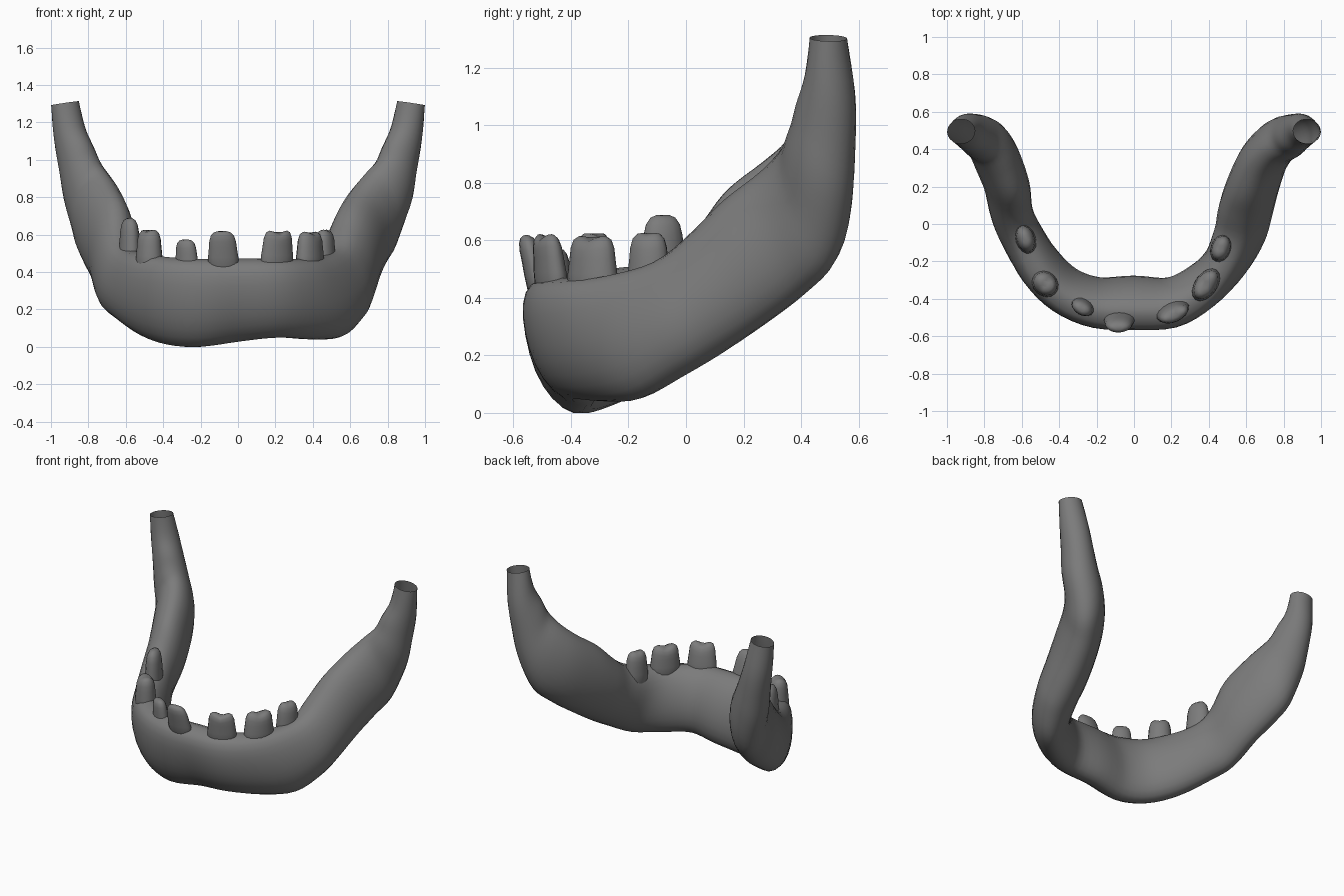
import bpy, bmesh, math
from mathutils import Vector

cube = bpy.data.objects.get("Cube")
if cube:
    bpy.data.objects.remove(cube, do_unlink=True)

bone_grey = bpy.data.materials.new("bone grey")
bone_grey.use_nodes = True
COLOR = (0.2, 0.2, 0.2, 1)
bone_grey.diffuse_color = COLOR
bone_grey.node_tree.nodes["Principled BSDF"].inputs["Base Color"].default_value = COLOR


def loft(name, rings, sharp_angle, capped):
    """Skin a row of closed rings, with or without end caps."""
    bm = bmesh.new()
    rows = [[bm.verts.new(p) for p in ring] for ring in rings]
    n = len(rows[0])
    for a, b in zip(rows, rows[1:]):
        for i in range(n):
            j = (i + 1) % n
            bm.faces.new((a[i], a[j], b[j], b[i]))
    if capped:
        bm.faces.new(rows[0])
        bm.faces.new(rows[-1])
    bmesh.ops.recalc_face_normals(bm, faces=bm.faces)
    mesh = bpy.data.meshes.new(name)
    bm.to_mesh(mesh)
    bm.free()
    obj = bpy.data.objects.new(name, mesh)
    bpy.context.collection.objects.link(obj)
    mesh.materials.append(bone_grey)
    bpy.ops.object.select_all(action='DESELECT')
    obj.select_set(True)
    bpy.context.view_layer.objects.active = obj
    bpy.ops.object.shade_smooth_by_angle(angle=math.radians(sharp_angle))


def catmull(points, steps):
    """Smooth curve through points of any dimension."""
    pts = [points[0]] + points + [points[-1]]
    out = []
    for p0, p1, p2, p3 in zip(pts, pts[1:], pts[2:], pts[3:]):
        for s in range(steps):
            t = s / steps
            out.append([0.5 * (2 * b + (c - a) * t + (2 * a - 5 * b + 4 * c - d) * t * t
                               + (3 * b - a - 3 * c + d) * t ** 3)
                        for a, b, c, d in zip(p0, p1, p2, p3)])
    return out + [list(points[-1])]


# Stations: lower edge xyz, upper edge xyz, half thickness
right_side = [
    (-.2, -.36, 0, -.2, -.475, .47, .125),
    (-.36, -.3, .01, -.38, -.4, .48, .12),
    (-.5, -.18, .06, -.5, -.27, .5, .12),
    (-.635, -.02, .15, -.58, -.08, .53, .115),
    (-.69, .1, .2, -.62, .03, .62, .112),
    (-.72, .27, .31, -.64, .14, .77, .12),
    (-.77, .4, .41, -.69, .28, .88, .125),
    (-.82, .5, .52, -.735, .36, .95, .12),
]
left_side = [
    (.2, -.36, .05, .2, -.475, .47, .125),
    (.38, -.28, .04, .35, -.38, .47, .12),
    (.54, -.16, .05, .44, -.25, .48, .12),
    (.63, -.02, .13, .5, -.09, .52, .133),
    (.66, .1, .2, .53, .03, .62, .14),
    (.69, .27, .31, .58, .14, .74, .138),
    (.74, .4, .41, .64, .28, .85, .13),
    (.81, .5, .52, .71, .36, .94, .12),
]
# Upper branch, the same on both sides
branch = [
    (.88, .55, .72, .775, .385, 1.01, .112),
    (.91, .57, .9, .815, .4, 1.09, .1),
    (.93, .58, 1.1, .87, .42, 1.18, .088),
    (.93, .56, 1.3, .92, .43, 1.305, .075),
]
chin = [(0, -.345, .03, 0, -.49, .47, .128)]
mirrored = [(-s[0], s[1], s[2], -s[3], *s[4:]) for s in branch]
stations = mirrored[::-1] + right_side[::-1] + chin + left_side + branch
path = catmull(stations, 4)


def jaw_rings(sides=24):
    """Egg-shaped sections, squarer on the outer side below the teeth."""
    mids = [(Vector(s[:3]) + Vector(s[3:6])) / 2 for s in path]
    rings = []
    for k, s in enumerate(path):
        low, high = Vector(s[:3]), Vector(s[3:6])
        along = mids[min(k + 1, len(mids) - 1)] - mids[max(k - 1, 0)]
        side = along.cross(high - low).normalized()
        branch_part = min(1, max(0, (high.z - .5) / .25))
        ring = []
        for i in range(sides):
            a = math.tau * i / sides
            c, w = math.cos(a), math.sin(a)
            power = .65 + .35 * branch_part if w > 0 and c > 0 else 1
            w = math.copysign(abs(w) ** power, w)
            ring.append(mids[k] + (high - low) * c / 2 + side * w * s[6])
        rings.append(ring)
    return rings


# The branch ends are open
loft("jaw_bone", jaw_rings(), 50, False)


def tooth(name, x, y, top, width, depth, turn, lean=0.0, cusp=0.03):
    """Crown flaring into the gum line, split by a notch across the top."""
    base = .38
    # Height fraction, scale of the cross-section
    profile = [(0, .8), (.2, 1.1), (.4, 1.08), (.6, 1), (.75, .95), (.88, .82),
               (.96, .6), (1, .3)]
    ca, sa = math.cos(turn), math.sin(turn)
    outward = Vector((x, y, 0)).normalized()
    rings = []
    for h, scale in profile:
        ring = []
        for i in range(16):
            a = math.tau * i / 16
            u, v = math.cos(a) * width / 2 * scale, math.sin(a) * depth / 2 * scale
            notch = cusp * max(0, h - .6) / .4 * (1 - abs(math.cos(a)) * scale)
            p = Vector((x + u * ca - v * sa, y + u * sa + v * ca,
                        base + (top - base) * h - notch))
            ring.append(p + outward * lean * (h - .5))
        rings.append(ring)
    loft(name, rings, 60, True)


# Width runs along the tooth row, turn follows the arch
tooth("right_rear_molar", -.58, -.08, .695, .15, .1, 1.9, 0, .01)
tooth("right_front_molar", -.475, -.32, .645, .14, .12, -.75)
tooth("right_canine", -.275, -.445, .58, .12, .08, -.5, .02, .01)
tooth("middle_incisor", -.08, -.525, .625, .15, .08, 0, .06, .01)
tooth("left_incisor", .21, -.475, .65, .17, .09, .4, .03, .05)
tooth("left_front_molar", .385, -.325, .64, .18, .11, .95, 0, .04)
tooth("left_rear_molar", .465, -.13, .64, .14, .1, 1.2, 0, .02)
